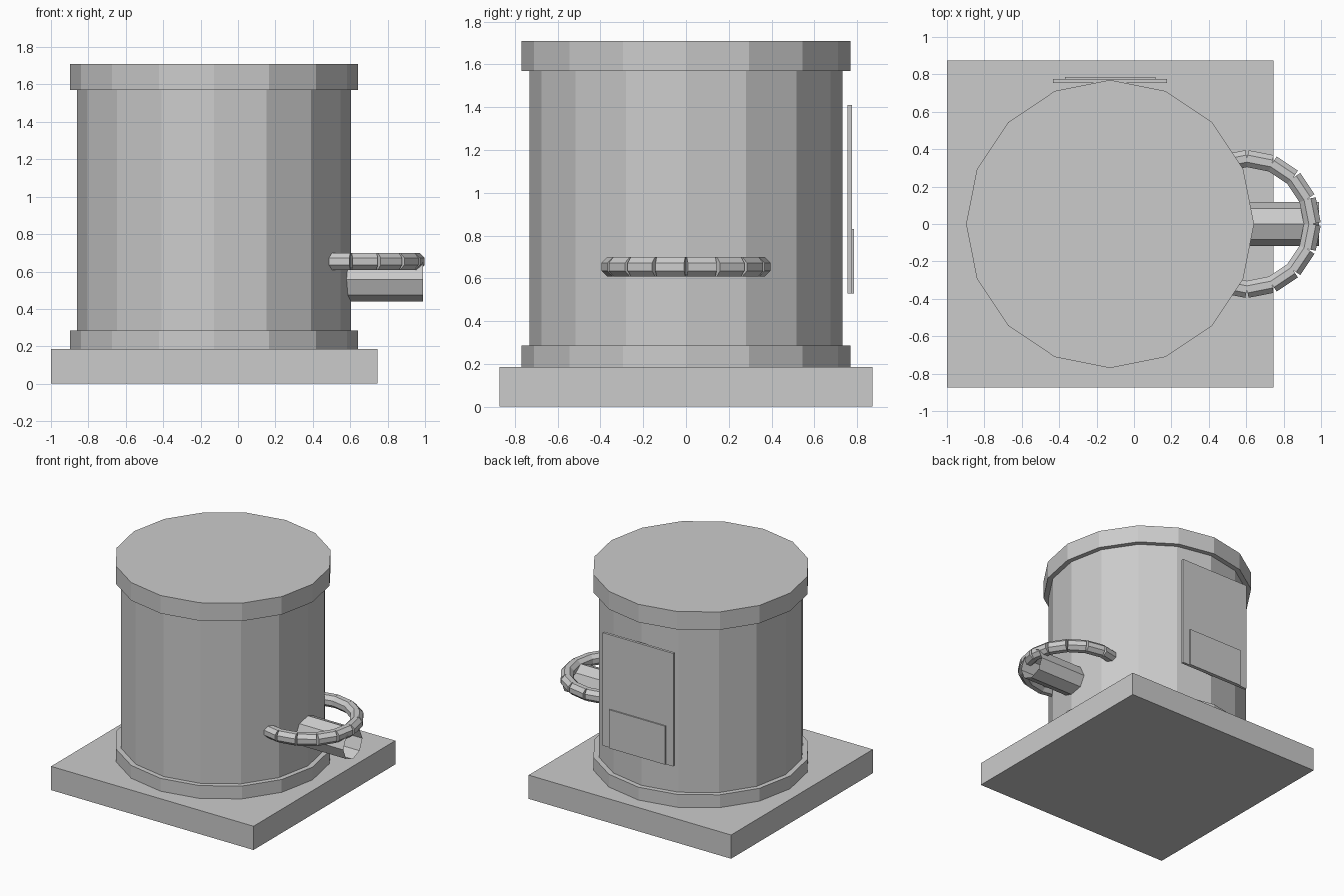
import bpy, bmesh, math
from mathutils import Vector, Matrix

if "Cube" in bpy.data.objects:
    bpy.data.objects.remove(bpy.data.objects["Cube"])

CX = -0.128          # axis of the drum
gray = bpy.data.materials.new("plain gray")
gray.diffuse_color = (0.6, 0.6, 0.6, 1)
gray.use_nodes = True
gray.node_tree.nodes["Principled BSDF"].inputs["Base Color"].default_value = gray.diffuse_color


def finish(name, bm):
    me = bpy.data.meshes.new(name)
    bm.to_mesh(me)
    bm.free()
    me.materials.append(gray)
    ob = bpy.data.objects.new(name, me)
    bpy.context.collection.objects.link(ob)
    return ob


def box(name, lo, hi):
    bm = bmesh.new()
    lo, hi = Vector(lo), Vector(hi)
    size = hi - lo
    bmesh.ops.create_cube(bm, size=1, matrix=Matrix.Translation((lo + hi) / 2)
                          @ Matrix.Diagonal((size.x, size.y, size.z, 1)))
    return finish(name, bm)


def add_rod(bm, a, b, radius, sides, spin=0.0, caps=True):
    a, b = Vector(a), Vector(b)
    d = b - a
    x = d.normalized()
    up = Vector((1, 0, 0)) if abs(x.z) > 0.9 else Vector((0, 0, 1))
    side = up.cross(x)
    rot = Matrix((up, side, x)).transposed().to_4x4()
    bmesh.ops.create_cone(bm, cap_ends=caps, segments=sides, radius1=radius, radius2=radius,
                          depth=d.length, matrix=Matrix.Translation((a + b) / 2) @ rot
                          @ Matrix.Rotation(spin, 4, 'Z'))


def rod(name, *args, **kw):
    bm = bmesh.new()
    add_rod(bm, *args, **kw)
    return finish(name, bm)


# square base
box("base_slab", (-1, -0.873, 0), (0.745, 0.873, 0.185))

# drum with rims
rod("lower_rim", (CX, 0, 0.185), (CX, 0, 0.285), 0.77, 16)
rod("drum_body", (CX, 0, 0.25), (CX, 0, 1.6), 0.732, 16)
rod("lid", (CX, 0, 1.57), (CX, 0, 1.71), 0.77, 16)

# back panel and its small plate
box("back_panel", (-0.433, 0.755, 0.53), (0.177, 0.775, 1.41))
box("panel_plate", (-0.37, 0.775, 0.53), (0.114, 0.785, 0.83))

# open spout pipe
rod("spout", (0.5, 0, 0.557), (0.99, 0, 0.557), 0.118, 8, caps=False)

# ring handle made of straight segments, open at the outer joints
bm = bmesh.new()
pts = [Vector((0.604 + 0.35 * math.cos(math.radians(t * 22.5)),
               0.35 * math.sin(math.radians(t * 22.5)), 0.654)) for t in range(-5, 6)]
for p, q in zip(pts, pts[1:]):
    add_rod(bm, p, q, 0.049, 8, math.radians(22.5))
finish("ring_handle", bm)
